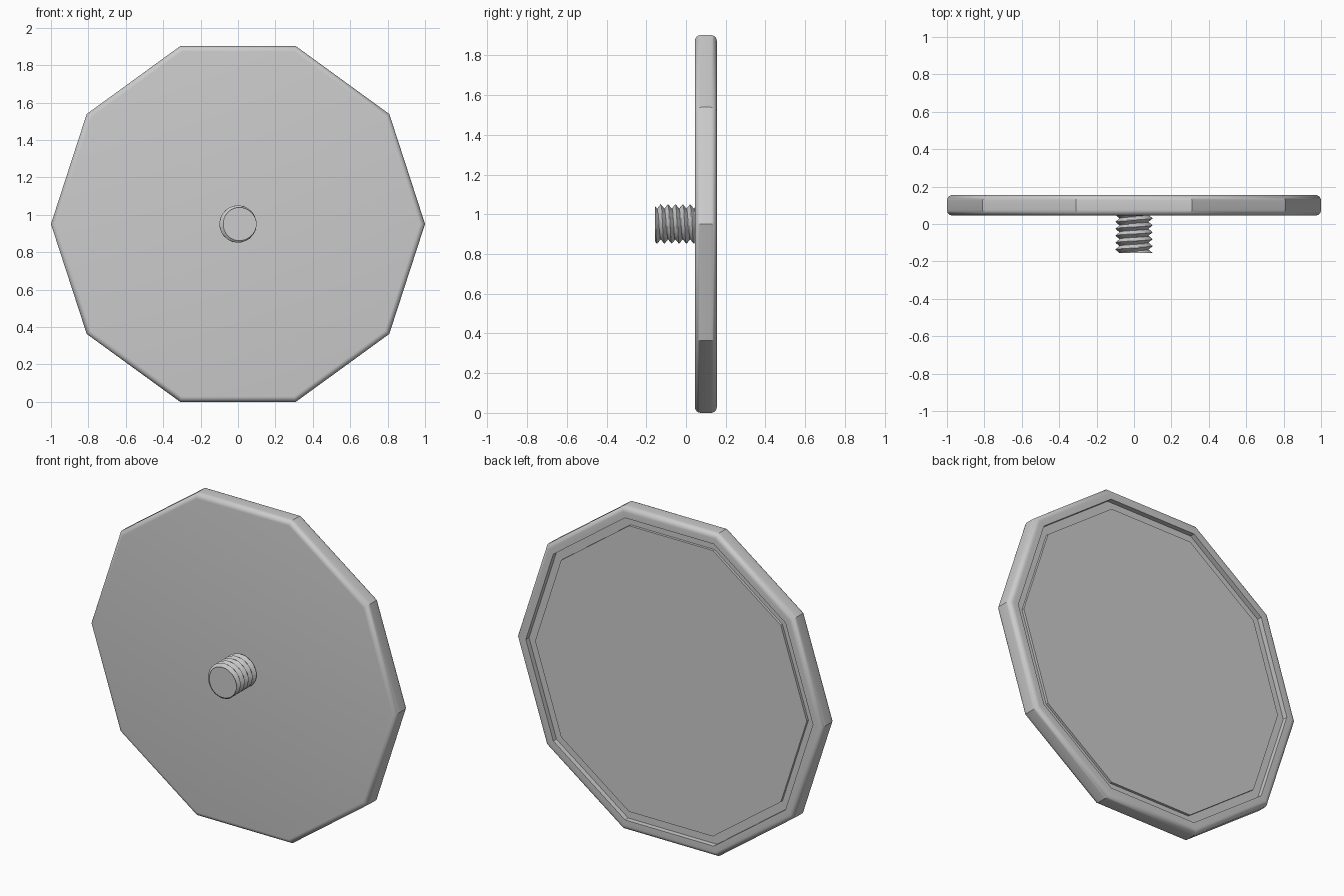
import bpy, bmesh, math

cube = bpy.data.objects.get("Cube")
if cube:
    bpy.data.objects.remove(cube, do_unlink=True)

CENTRE_Z = math.cos(math.radians(18))
SIDES = 10

grey = bpy.data.materials.new("light grey")
grey.use_nodes = True
colour = (0.6, 0.6, 0.6, 1)
grey.diffuse_color = colour
grey.node_tree.nodes["Principled BSDF"].inputs["Base Color"].default_value = colour


def loft(name, rings):
    """Skin a list of equal closed rings and cap both ends."""
    bm = bmesh.new()
    loops = [[bm.verts.new(p) for p in ring] for ring in rings]
    n = len(loops[0])
    for a, b in zip(loops, loops[1:]):
        for i in range(n):
            j = (i + 1) % n
            bm.faces.new((a[i], a[j], b[j], b[i]))
    bm.faces.new(loops[0])
    bm.faces.new(loops[-1])
    bmesh.ops.recalc_face_normals(bm, faces=bm.faces)
    mesh = bpy.data.meshes.new(name)
    bm.to_mesh(mesh)
    bm.free()
    mesh.materials.append(grey)
    obj = bpy.data.objects.new(name, mesh)
    bpy.context.collection.objects.link(obj)
    obj.location.z = CENTRE_Z
    bpy.ops.object.select_all(action="DESELECT")
    obj.select_set(True)
    bpy.context.view_layer.objects.active = obj
    bpy.ops.object.shade_smooth_by_angle(angle=math.radians(30))
    return obj


def ring(radius, y, count):
    return [(radius * math.cos(math.tau * i / count), y,
             radius * math.sin(math.tau * i / count)) for i in range(count)]


# Plate: rounded outer edge, recessed groove and raised panel at the back
FRONT, BACK, ROUND = 0.045, 0.155, 0.03
arc = [math.radians(a) for a in range(0, 91, 15)]
profile = [(1 - ROUND + ROUND * math.sin(a), FRONT + ROUND - ROUND * math.cos(a)) for a in arc]
profile += [(1 - ROUND + ROUND * math.cos(a), BACK - ROUND + ROUND * math.sin(a)) for a in arc]
profile += [(0.935, BACK), (0.935, 0.125), (0.885, 0.125), (0.885, 0.14)]
loft("decagon_plate", [ring(r, y, SIDES) for r, y in profile])

# Threaded stud: alternate crest and root rows along a helix, trimmed at both ends
SEGMENTS, PITCH, TIP, BASE = 48, 0.037, -0.155, 0.06
CREST, ROOT = 0.1, 0.077


def thread_radius(y, turn):
    phase = ((y - TIP) / PITCH + turn) % 1
    return ROOT + (CREST - ROOT) * abs(2 * phase - 1)


rows = []
half_pitches = int((BASE - TIP) / PITCH * 2) + 3
for k in range(half_pitches + 1):
    row = []
    for i in range(SEGMENTS):
        turn = i / SEGMENTS
        y = TIP + PITCH * (k / 2 - turn)
        y = min(max(y, TIP), BASE)
        r = thread_radius(y, turn)
        row.append((r * math.cos(math.tau * turn), y, r * math.sin(math.tau * turn)))
    rows.append(row)

# Close the helix seam by sampling the stud as fine straight rings instead
STEPS = 70
rows = []
for k in range(STEPS + 1):
    y = TIP + (BASE - TIP) * k / STEPS
    row = []
    for i in range(SEGMENTS):
        turn = i / SEGMENTS
        r = thread_radius(y, turn)
        row.append((r * math.cos(math.tau * turn), y, r * math.sin(math.tau * turn)))
    rows.append(row)
loft("threaded_stud", rows)
